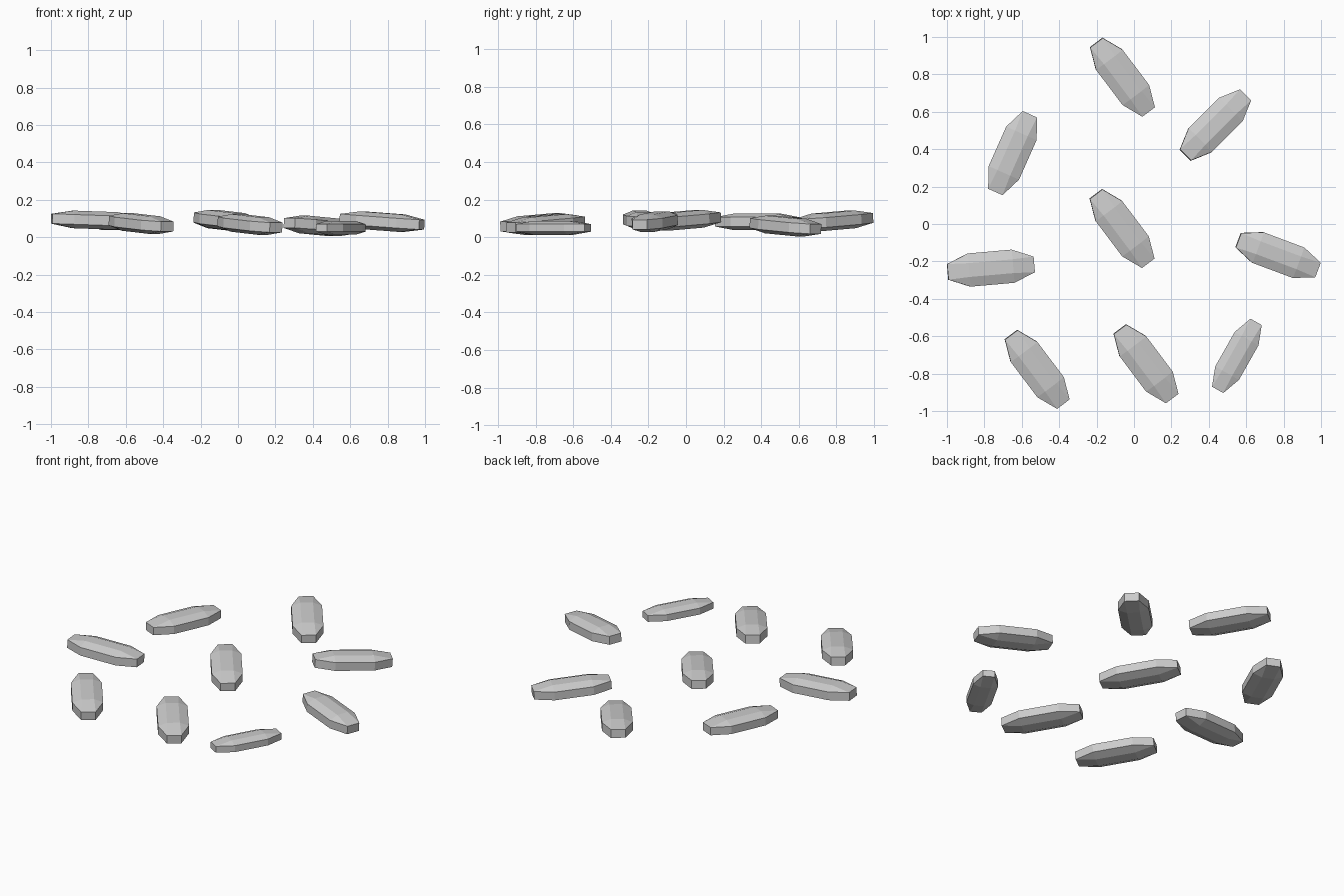
import bpy, bmesh
from math import radians

if "Cube" in bpy.data.objects:
    bpy.data.objects.remove(bpy.data.objects["Cube"])

# One faceted grain: square-cut ends, wide belt, raised flat top and bottom
def grain_mesh():
    bm = bmesh.new()
    profile = [(0.232, 0.042, 0.026),   # blunt end
               (0.118, 0.089, 0.026),   # side belt
               (0.118, 0.037, 0.047)]   # raised top / bottom panel
    for x, y, z in profile:
        for sx in (-1, 1):
            for sy in (-1, 1):
                for sz in (-1, 1):
                    bm.verts.new((x * sx, y * sy, z * sz))
    bmesh.ops.convex_hull(bm, input=bm.verts)
    bmesh.ops.dissolve_limit(bm, angle_limit=radians(1), verts=bm.verts, edges=bm.edges)
    bmesh.ops.recalc_face_normals(bm, faces=bm.faces)
    me = bpy.data.meshes.new("grain")
    bm.to_mesh(me)
    bm.free()
    return me

# Scattered grains: x, y, z, yaw, pitch, (length, width, height) scale
grains = [
    (-0.062, 0.785, 0.087, -53, 4, (1, 1, 1)),
    (0.435, 0.529, 0.060, 45, 4, (0.98, 1, 1)),
    (-0.649, 0.379, 0.082, 66, 0, (0.98, 1, 0.95)),
    (-0.064, -0.024, 0.090, -53, 4, (1, 1, 1)),
    (-0.765, -0.236, 0.091, 5, 2, (1, 1, 1)),
    (0.770, -0.166, 0.083, -20.5, 4, (0.98, 0.98, 1)),
    (-0.518, -0.777, 0.073, -53, 4, (1, 1, 1)),
    (0.064, -0.747, 0.068, -53, 4, (1, 1, 1)),
    (0.550, -0.705, 0.050, 60.5, 0, (0.9, 0.82, 0.78)),
]
mesh = grain_mesh()
for i, (x, y, z, yaw, pitch, scale) in enumerate(grains, 1):
    ob = bpy.data.objects.new(f"grain_{i}", mesh)
    ob.location = (x, y, z)
    ob.rotation_euler = (0, radians(pitch), radians(yaw))
    ob.scale = scale
    bpy.context.collection.objects.link(ob)
